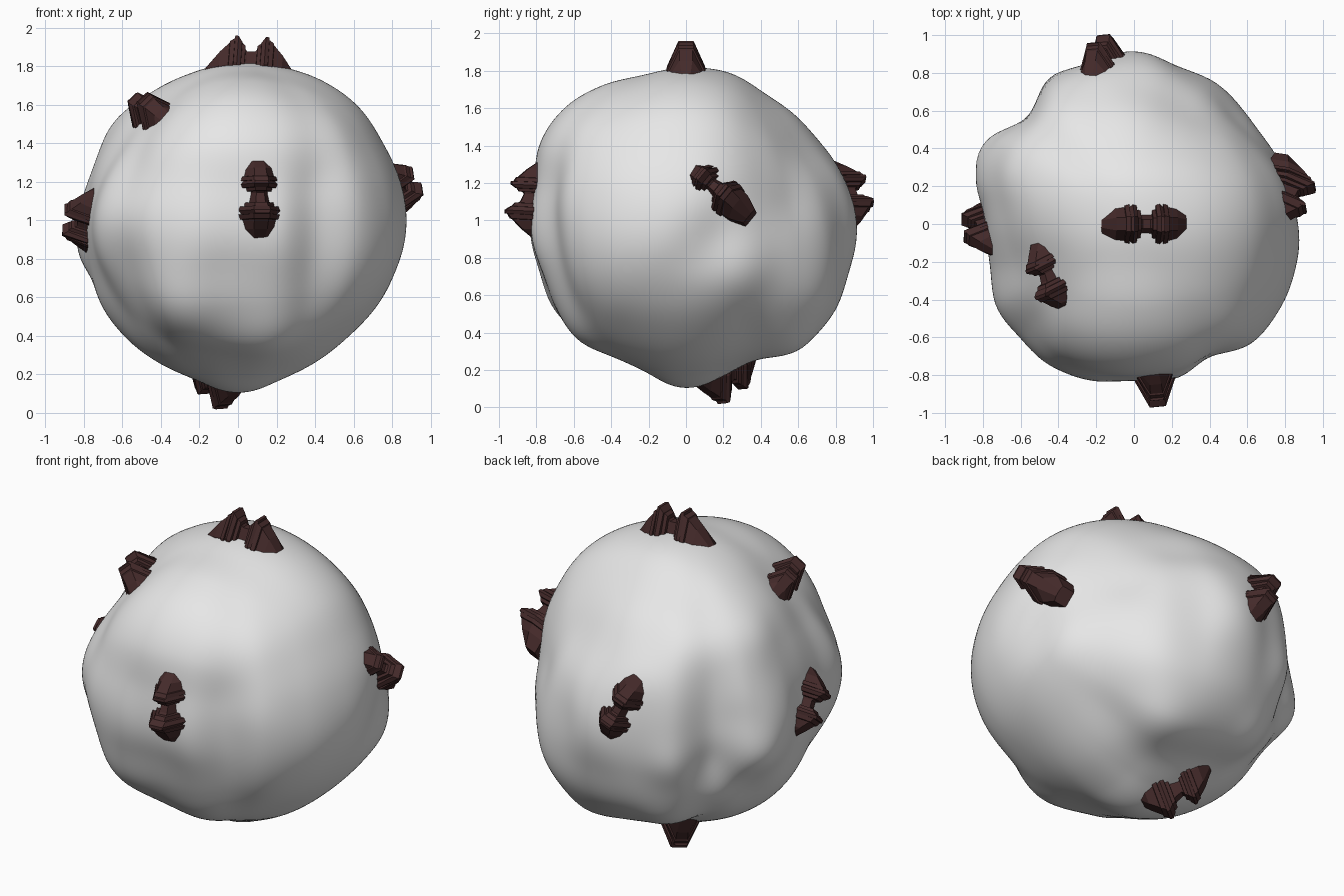
import bpy, bmesh, math
from mathutils import Vector

if "Cube" in bpy.data.objects:
    bpy.data.objects.remove(bpy.data.objects["Cube"])

CENTRE = Vector((0, 0, 0.96))


def material(name, rgb):
    m = bpy.data.materials.new(name)
    m.diffuse_color = (*rgb, 1)
    m.use_nodes = True
    m.node_tree.nodes["Principled BSDF"].inputs["Base Color"].default_value = m.diffuse_color
    return m


ROCK = material("pale grey rock", (0.80, 0.80, 0.80))
CRYSTAL = material("dark brown crystal", (0.058, 0.023, 0.023))

# Outline radii every 15 degrees on three great circles: (axis a, axis b, radii)
OUTLINES = [
    (0, 2, [.88, .877, .873, .89, .885, .87, .86, .85, .86, .87, .838, .81,
            .79, .80, .825, .82, .81, .81, .855, .81, .80, .80, .82, .845]),
    (1, 2, [.91, .89, .855, .85, .84, .865, .86, .85, .89, .92, .91, .85,
            .835, .80, .80, .795, .77, .785, .855, .80, .785, .87, .905, .895]),
    (0, 1, [.885, .83, .80, .82, .84, .85, .92, .88, .88, .80, .89, .885,
            .79, .80, .845, .815, .86, .865, .825, .85, .80, .88, .895, .89]),
]

# Local dents and swellings: (direction, height, angular width)
BUMPS = [
    # broad flats and swellings
    ((.42, .72, .55), -.07, .28), ((-.60, -.30, .60), -.085, .30),
    ((-.70, -.70, .08), .045, .18), ((-.35, -.77, -.48), .05, .18),
    ((-.78, -.38, -.50), -.05, .22), ((.48, .78, -.38), .05, .22),
    ((-.78, .42, -.48), -.05, .14), ((.22, -.65, -.70), .045, .20),
    ((.24, .50, -.62), .06, .16), ((-.50, .55, .50), .04, .20),
    ((.42, -.62, .45), .025, .16),
    # right side hollow and knob
    ((.85, .13, -.08), -.04, .15), ((.80, .36, -.22), .04, .18),
    ((.60, .62, .15), -.03, .15), ((.52, -.65, .17), .02, .15),
    # small lumps at the back left
    ((-.65, .26, .49), .02, .12), ((-.23, .73, .35), .02, .14),
    ((-.41, .71, -.14), .02, .11), ((-.75, .36, -.13), .03, .11),
    ((-.56, .49, -.40), .03, .11), ((-.30, .60, -.52), .03, .12),
    ((-.70, .46, .10), -.01, .10), ((-.58, .60, -.15), -.01, .09),
]
BUMPS = [(Vector(d).normalized(), h, w) for d, h, w in BUMPS]


def ring(radii, angle):
    """Smooth periodic interpolation of one outline."""
    n = len(radii)
    t = (angle / math.tau * n) % n
    i, f = int(t), t - int(t)
    a, b, c, d = (radii[(i + k) % n] for k in (-1, 0, 1, 2))
    return b + .5 * f * (c - a + f * (2 * a - 5 * b + 4 * c - d
                                      + f * (3 * (b - c) + d - a)))


def radius(d):
    """Body radius in unit direction d, blended from the three outlines."""
    total = weight = 0
    for a, b, radii in OUTLINES:
        off = min(1, abs(d[3 - a - b]))
        w = math.sqrt(1 - off * off) / (math.asin(off) ** 2 + .03)
        total += w * ring(radii, math.atan2(d[b], d[a]))
        weight += w
    r = total / weight
    for c, h, s in BUMPS:
        r += h * math.exp((d.dot(c) - 1) / (s * s))
    return r


def finish(bm, name, mat, smooth):
    bmesh.ops.recalc_face_normals(bm, faces=bm.faces)
    for f in bm.faces:
        f.smooth = smooth
    me = bpy.data.meshes.new(name)
    bm.to_mesh(me)
    bm.free()
    me.materials.append(mat)
    ob = bpy.data.objects.new(name, me)
    bpy.context.collection.objects.link(ob)
    return ob


# Lumpy boulder body
bm = bmesh.new()
bmesh.ops.create_icosphere(bm, subdivisions=6, radius=1)
for v in bm.verts:
    d = v.co.normalized()
    v.co = CENTRE + d * radius(d)
finish(bm, "boulder", ROCK, True)

# Half of a crystal ridge, from the middle outwards: (along, half width, height)
HALF = [(.02, .058, .12), (.03, .058, .13), (.031, .078, .15), (.05, .08, .165),
        (.051, .10, .17), (.072, .105, .20), (.09, .09, .20), (.091, .105, .185),
        (.115, .10, .17), (.117, .09, .16), (.165, .085, .11), (.24, .05, .01)]


def crystal(name, toward, along, scale_neg, scale_pos, up=None):
    """Twin stepped peaks standing on the boulder, lofted from trapezoids."""
    d = Vector(toward).normalized()
    n = Vector(up).normalized() if up else d
    u = Vector(along)
    u = (u - n * u.dot(n)).normalized()
    side = n.cross(u)
    base = CENTRE + d * (radius(d) - .06)
    sections = [(-x * scale_neg, w * scale_neg, h * scale_neg) for x, w, h in reversed(HALF)]
    sections += [(x * scale_pos, w * scale_pos, h * scale_pos) for x, w, h in HALF]
    bm = bmesh.new()
    rows = []
    for x, w, h in sections:
        corners = [(-w, -.07), (-w, h * .3), (-w * .4, h),
                   (w * .4, h), (w, h * .3), (w, -.07)]
        rows.append([bm.verts.new(base + u * x + side * s + n * t) for s, t in corners])
    for r0, r1 in zip(rows, rows[1:]):
        for i in range(6):
            j = (i + 1) % 6
            bm.faces.new((r0[i], r0[j], r1[j], r1[i]))
    bm.faces.new(rows[0])
    bm.faces.new(rows[-1])
    finish(bm, name, CRYSTAL, False)


# Seven crystal outcrops
crystal("crystal_top", (.065, 0, .87), (1, 0, .05), .98, 1)
crystal("crystal_front", (.125, -.90, .19), (0, 0, 1), 1.03, .9, (.1, -1, .05))
crystal("crystal_right", (.85, .185, .22), (0, .8, -.66), .92, .95, (1, -.15, .28))
crystal("crystal_left", (-.85, -.02, .04), (0, -.65, .75), .92, .9)
crystal("crystal_back", (-.17, .88, .18), (-.40, 0, .85), .92, .9)
crystal("crystal_bottom", (-.13, .24, -.83), (.5, -.6, -.3), .9, 1.05)
crystal("crystal_upper_left", (-.47, -.28, .61), (.3, -.8, 0), .88, .97)
